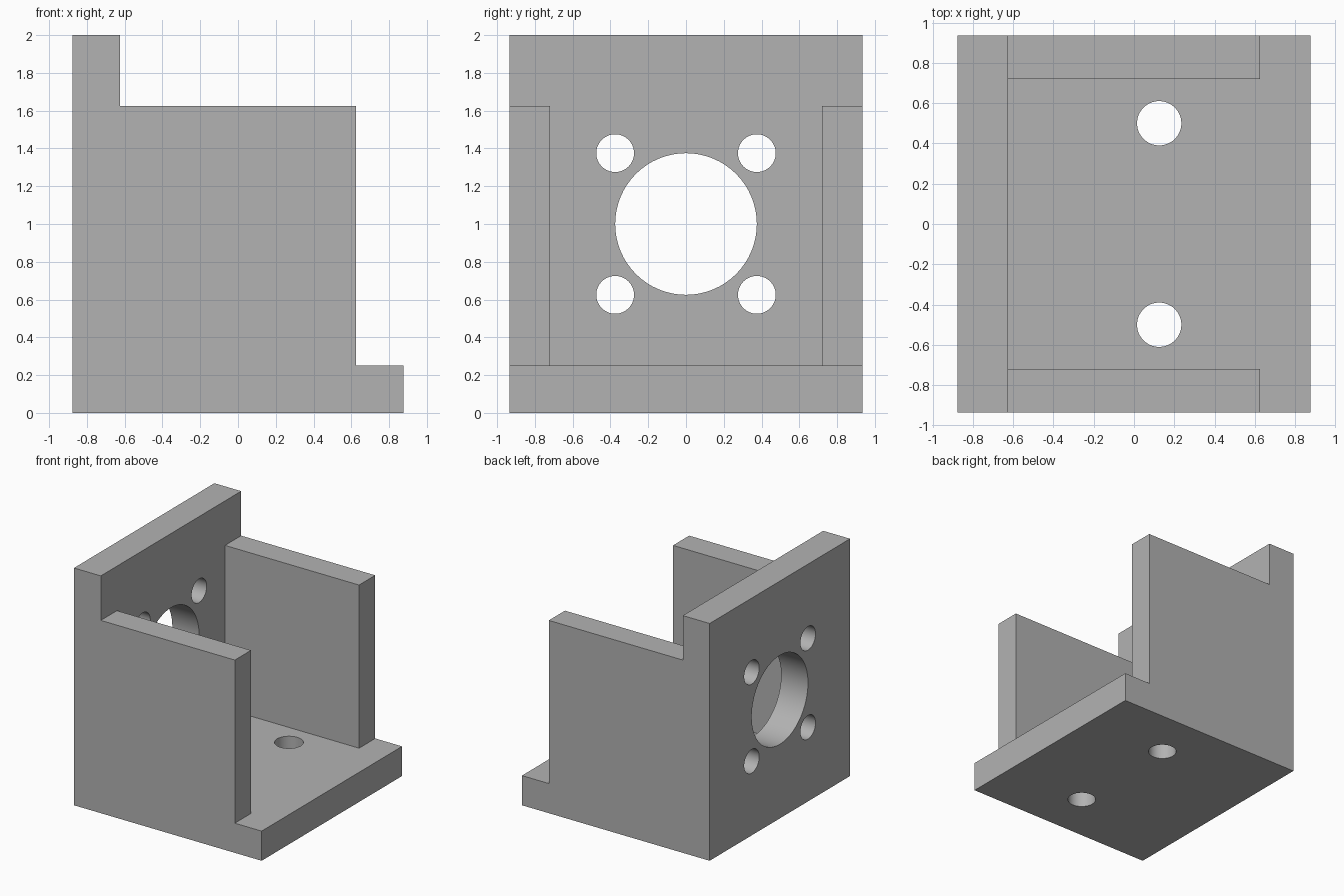
import bpy
import bmesh
from math import pi, radians
from mathutils import Matrix, Vector

cube = bpy.data.objects.get("Cube")
if cube:
    bpy.data.objects.remove(cube, do_unlink=True)

# Overall dimensions
HALF_X, HALF_Y, HEIGHT = 0.875, 0.935, 2.0
PLATE = 0.25        # thickness of base and upright plate
WALL_IN = 0.72      # inner face of the side walls
WALL_TOP = 1.625
INNER_X = HALF_X - PLATE

grey = bpy.data.materials.new("plain grey")
grey.use_nodes = True
colour = (0.448, 0.448, 0.448, 1)
grey.diffuse_color = colour
grey.node_tree.nodes["Principled BSDF"].inputs["Base Color"].default_value = colour


def add_object(name, bm):
    bmesh.ops.recalc_face_normals(bm, faces=bm.faces)
    mesh = bpy.data.meshes.new(name)
    bm.to_mesh(mesh)
    bm.free()
    mesh.materials.append(grey)
    obj = bpy.data.objects.new(name, mesh)
    bpy.context.collection.objects.link(obj)
    return obj


def extrude_profile(name, points, half_width):
    """Extrude an (x, z) outline symmetrically along y."""
    bm = bmesh.new()
    face = bm.faces.new([bm.verts.new((x, -half_width, z)) for x, z in points])
    new = bmesh.ops.extrude_face_region(bm, geom=[face])["geom"]
    verts = [v for v in new if isinstance(v, bmesh.types.BMVert)]
    bmesh.ops.translate(bm, verts=verts, vec=(0, 2 * half_width, 0))
    return add_object(name, bm)


def drill(name, centre, radius, axis):
    """Cylindrical cutter through one plate."""
    bm = bmesh.new()
    turn = Matrix.Rotation(pi / 2, 4, "Y") if axis == "X" else Matrix()
    bmesh.ops.create_cone(bm, cap_ends=True, segments=64, radius1=radius,
                          radius2=radius, depth=PLATE * 1.6,
                          matrix=Matrix.Translation(Vector(centre)) @ turn)
    return add_object(name, bm)


# Stepped side outline carried across the full width
bracket = extrude_profile("motor_bracket", [
    (-HALF_X, 0), (HALF_X, 0), (HALF_X, PLATE), (INNER_X, PLATE),
    (INNER_X, WALL_TOP), (-INNER_X, WALL_TOP), (-INNER_X, HEIGHT),
    (-HALF_X, HEIGHT)], HALF_Y)

# Channel between the side walls
cutters = [extrude_profile("channel_cutter", [
    (-INNER_X, PLATE), (1, PLATE), (1, HEIGHT + 0.1),
    (-INNER_X, HEIGHT + 0.1)], WALL_IN)]

# Large bore and four screw holes in the upright plate
plate_x = -HALF_X + PLATE / 2
cutters.append(drill("bore_cutter", (plate_x, 0, 1), 0.375, "X"))
for y in (-0.375, 0.375):
    for z in (0.625, 1.375):
        cutters.append(drill("screw_cutter", (plate_x, y, z), 0.1, "X"))

# Two mounting holes in the base
for y in (-0.5, 0.5):
    cutters.append(drill("mount_cutter", (0.125, y, PLATE / 2), 0.11, "Z"))

bpy.ops.object.select_all(action="DESELECT")
bpy.context.view_layer.objects.active = bracket
bracket.select_set(True)
for cutter in cutters:
    cutter.hide_render = True
    cut = bracket.modifiers.new(cutter.name, "BOOLEAN")
    cut.operation = "DIFFERENCE"
    cut.solver = "EXACT"
    cut.object = cutter
    bpy.ops.object.modifier_apply(modifier=cut.name)
    bpy.data.objects.remove(cutter, do_unlink=True)

# Smooth hole walls, crisp edges
bpy.ops.object.shade_smooth_by_angle(angle=radians(30))
